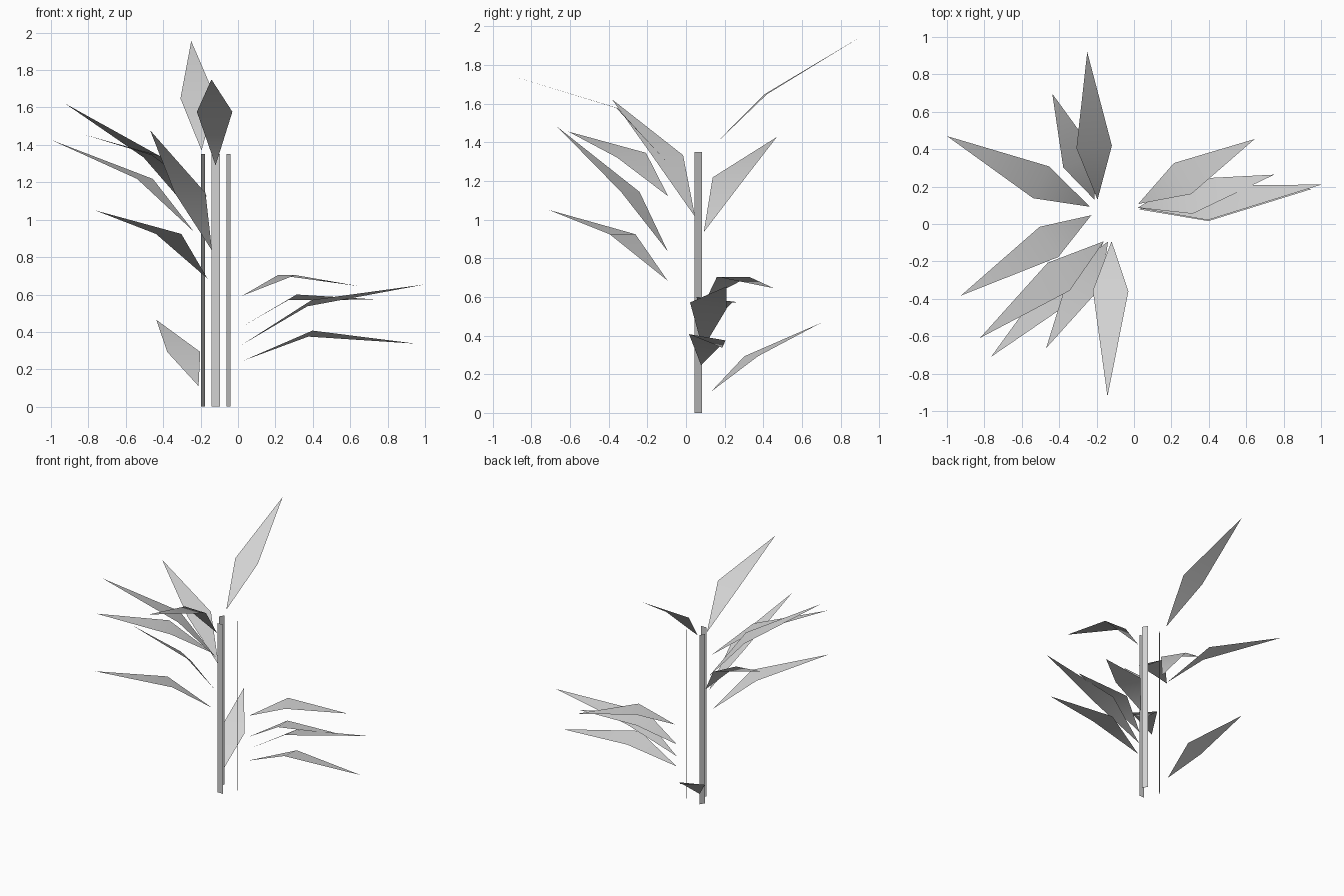
import bpy
import math
from mathutils import Vector

default_cube = bpy.data.objects.get("Cube")
if default_cube:
    bpy.data.objects.remove(default_cube, do_unlink=True)

LEAF_WIDTH = 0.19
STEM_HEIGHT = 1.35
STEM_WIDTH = 0.045

# One plain grey for the whole plant
grey = bpy.data.materials.new("pale_grey")
grey.use_nodes = True
grey.diffuse_color = (0.65, 0.65, 0.65, 1)
grey.node_tree.nodes["Principled BSDF"].inputs["Base Color"].default_value = grey.diffuse_color


def add_mesh(name, points, faces):
    mesh = bpy.data.meshes.new(name)
    mesh.from_pydata([tuple(p) for p in points], [], faces)
    mesh.materials.append(grey)
    mesh.shade_smooth()
    obj = bpy.data.objects.new(name, mesh)
    bpy.context.collection.objects.link(obj)


def add_leaf(name, base, middle, tip, roll=0.0):
    """Kite-shaped leaf of two triangles, softly bent across its widest line."""
    base, middle, tip = Vector(base), Vector(middle), Vector(tip)
    along = tip - base
    side = Vector((along.y, -along.x, 0)).normalized() * LEAF_WIDTH / 2
    side.z = roll
    add_mesh(name, [base, middle + side, tip, middle - side], [(0, 1, 3), (1, 2, 3)])


# Stem: three upright strips around a centre, facing outward
centre = Vector((-0.119, 0.025, 0))
up = Vector((0, 0, STEM_HEIGHT))
for number, degrees in enumerate((30, 150, 270), start=1):
    angle = math.radians(degrees)
    outward = Vector((math.cos(angle), math.sin(angle), 0))
    half = Vector((-outward.y, outward.x, 0)) * STEM_WIDTH / 2
    foot = centre + outward * 0.079
    add_mesh(f"stem_strip_{number}",
             [foot - half, foot + half, foot + half + up, foot - half + up],
             [(0, 1, 2, 3)])

# Leaves: base, middle of the fold, tip
add_leaf("back_top_leaf", (-.195, .13, 1.37), (-.213, .412, 1.648), (-.25, .92, 1.955))
add_leaf("back_low_leaf", (-.211, .13, .11), (-.29, .337, .293), (-.437, .697, .465))
add_leaf("right_back_leaf", (-.235, .092, .935), (-.497, .223, 1.218), (-1, .47, 1.427))
add_leaf("right_top_leaf", (-.228, .047, 1.014), (-.455, -.096, 1.333), (-.926, -.383, 1.622))
add_leaf("right_front_leaf", (-.16, -.092, 1.12), (-.403, -.282, 1.333), (-.823, -.609, 1.455), .012)
add_leaf("right_low_leaf", (-.163, -.096, .685), (-.371, -.328, .924), (-.764, -.71, 1.05))
add_leaf("front_right_leaf", (-.139, -.094, .835), (-.256, -.288, 1.143), (-.47, -.664, 1.478))
add_leaf("front_top_leaf", (-.12, -.092, 1.29), (-.125, -.358, 1.577), (-.142, -.922, 1.75))
add_leaf("left_back_leaf", (.022, .107, .593), (.26, .243, .704), (.645, .454, .645))
add_leaf("left_upper_leaf", (.02, .087, .427), (.291, .147, .585), (.75, .264, .573), .015)
add_leaf("left_long_leaf", (.022, .086, .332), (.383, .115, .554), (1, .21, .654), .017)
add_leaf("left_low_leaf", (.027, .078, .246), (.387, .11, .391), (.953, .188, .337), .016)
